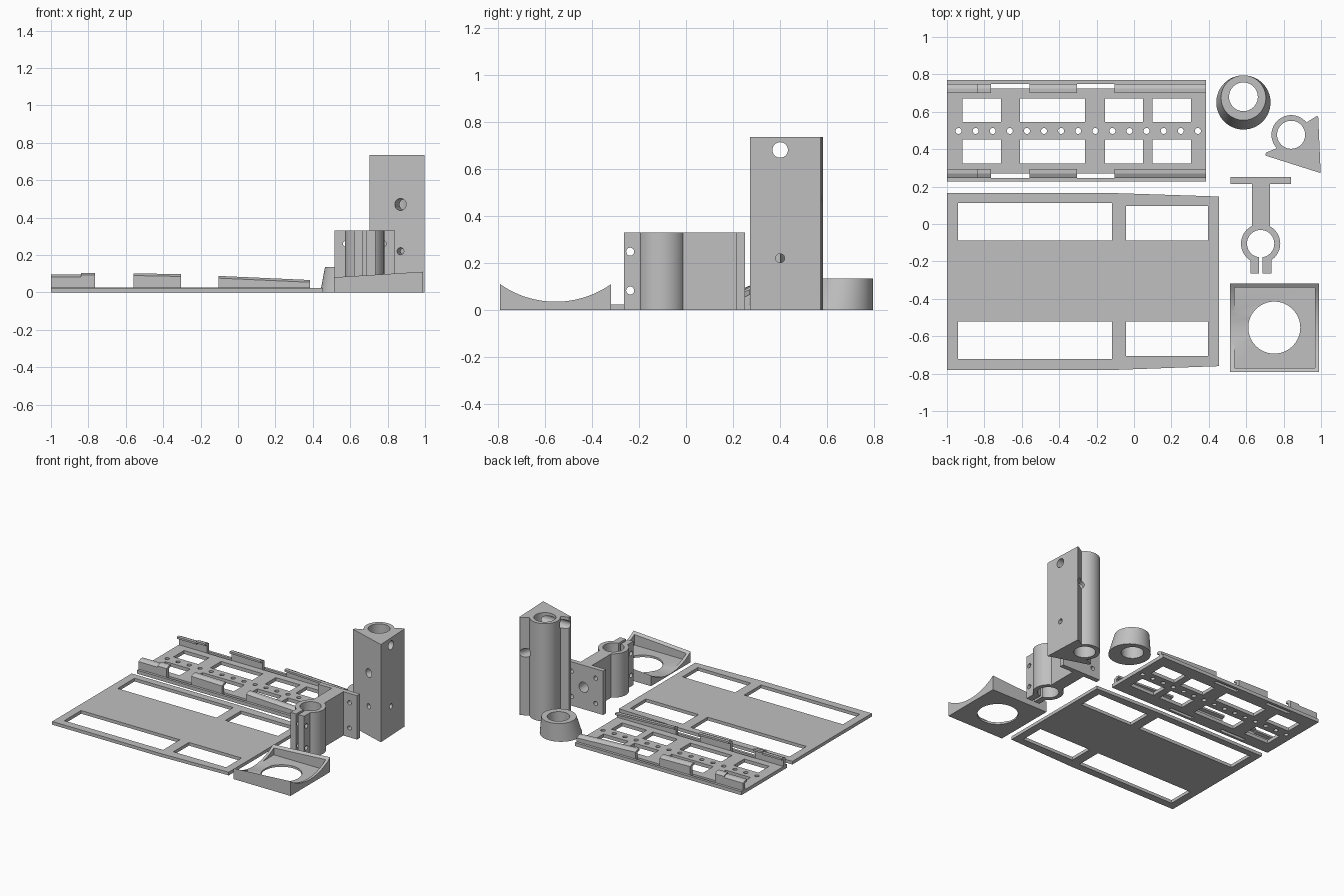
import bpy, bmesh, math
from mathutils import Vector

if "Cube" in bpy.data.objects:
    bpy.data.objects.remove(bpy.data.objects["Cube"])

GREY = bpy.data.materials.new("plain grey")
GREY.diffuse_color = (0.53, 0.53, 0.53, 1)
GREY.use_nodes = True
GREY.node_tree.nodes["Principled BSDF"].inputs["Base Color"].default_value = GREY.diffuse_color


def finish(name, bm):
    bmesh.ops.recalc_face_normals(bm, faces=bm.faces[:])
    me = bpy.data.meshes.new(name)
    bm.to_mesh(me)
    bm.free()
    ob = bpy.data.objects.new(name, me)
    bpy.context.collection.objects.link(ob)
    me.materials.append(GREY)
    return ob


def loft(name, low, high):
    """Solid between two matching loops of points."""
    bm = bmesh.new()
    a = [bm.verts.new(p) for p in low]
    b = [bm.verts.new(p) for p in high]
    bm.faces.new(a)
    bm.faces.new(b)
    for i in range(len(a)):
        j = (i + 1) % len(a)
        bm.faces.new((a[i], a[j], b[j], b[i]))
    return finish(name, bm)


def prism(name, pts, z0, z1):
    return loft(name, [(x, y, z0) for x, y in pts], [(x, y, z1) for x, y in pts])


def box(name, x0, x1, y0, y1, z0, z1):
    return prism(name, [(x0, y0), (x1, y0), (x1, y1), (x0, y1)], z0, z1)


def ring(c, r, axis, n):
    q = Vector((0, 0, 1)).rotation_difference(axis)
    return [Vector(c) + q @ Vector((r * math.cos(2 * math.pi * i / n),
                                    r * math.sin(2 * math.pi * i / n), 0)) for i in range(n)]


def rod(name, p, q, r, n=32, r2=None):
    axis = (Vector(q) - Vector(p)).normalized()
    return loft(name, ring(p, r, axis, n), ring(q, r2 or r, axis, n))


def combine(ob, others, op='DIFFERENCE'):
    for o in others:
        m = ob.modifiers.new("bool", 'BOOLEAN')
        m.operation, m.solver, m.object = op, 'EXACT', o
        bpy.context.view_layer.objects.active = ob
        bpy.ops.object.modifier_apply(modifier=m.name)
        bpy.data.objects.remove(o, do_unlink=True)
    return ob


def smooth(ob):
    bpy.ops.object.select_all(action='DESELECT')
    ob.select_set(True)
    bpy.context.view_layer.objects.active = ob
    bpy.ops.object.shade_smooth_by_angle(angle=math.radians(30))


# Large cover panel with four windows
panel = prism("cover_panel", [(-1, -0.78), (-0.1, -0.78), (0.455, -0.76),
                              (0.455, 0.147), (-0.1, 0.165), (-1, 0.165)], 0, 0.024)
combine(panel, [box("cut", x0, x1, y0, y1, -0.1, 0.1) for x0, x1, y0, y1 in (
    (-0.94, -0.118, -0.088, 0.113), (-0.043, 0.395, -0.088, 0.097),
    (-0.94, -0.118, -0.722, -0.522), (-0.043, 0.395, -0.706, -0.522))])

# Rail plate: windows, row of holes and edge slots
MID = 0.4975
plate = box("rail_plate", -1, 0.385, 0.226, 0.769, 0, 0.026)
cuts = []
for s in (-1, 1):
    for x0, x1 in ((-0.918, -0.712), (-0.61, -0.263), (-0.155, 0.047), (0.1, 0.305)):
        ya, yb = sorted((MID + s * 0.047, MID + s * 0.173))
        cuts.append(box("cut", x0, x1, ya, yb, -0.1, 0.1))
    for x0, x1 in ((-0.765, -0.56), (-0.305, -0.105)):
        ya, yb = sorted((MID + s * 0.227, MID + s * 0.252))
        cuts.append(box("cut", x0, x1, ya, yb, -0.1, 0.1))
for i in range(15):
    x = -0.938 + i * 0.0914
    cuts.append(rod("cut", (x, MID, -0.1), (x, MID, 0.1), 0.016, 20))
smooth(combine(plate, cuts))

# Upright clips with a sloped inward lip, mirrored on both rails
for s, side in ((-1, "front"), (1, "back")):
    for i, (x0, x1, z0, z1) in enumerate(((-1, -0.84, 0.095, 0.095), (-0.84, -0.765, 0.104, 0.104),
                                          (-0.56, -0.305, 0.102, 0.097),
                                          (-0.105, 0.385, 0.088, 0.066))):
        def section(x, z):
            prof = ((0.252, 0.02), (0.252, z - 0.012), (0.227, z), (0.203, z),
                    (0.203, z - 0.014), (0.227, z - 0.02), (0.227, 0.02))
            return [(x, MID + s * d, h) for d, h in prof]
        loft(f"{side}_clip_{i + 1}", section(x0, z0), section(x1, z1))

# Offset tapered collar
collar = rod("tapered_collar", (0.585, 0.65, 0), (0.585, 0.65, 0.135), 0.145, 64, 0.12)
for v in collar.data.vertices:
    if v.co.z > 0.1:
        v.co.y += 0.025
smooth(combine(collar, [rod("cut", (0.585, 0.68, -0.1), (0.585, 0.68, 0.3), 0.077, 48)]))

# Corner tower: triangular wedge joined to a tube
TX, TY, TH = 0.84, 0.477, 0.735
tower = prism("corner_tower", [(0.998, 0.272), (0.985, 0.572), (0.978, 0.578), (0.91, 0.535),
                               (TX, TY), (0.77, 0.408), (0.705, 0.381), (0.702, 0.366)], 0, TH)
combine(tower, [rod("tube", (TX, TY, 0), (TX, TY, TH), 0.105, 64)], 'UNION')
n = Vector((0.29, 0.957, 0))
front = Vector((0.868, 0.311, 0))
side = Vector((0.995, 0.4, 0))
left = Vector((-1, 0, 0))


def drill(p, d, z, a, b, r):
    o = Vector((0, 0, z))
    return rod("cut", p + d * a + o, p + d * b + o, r, 28)


smooth(combine(tower, [
    rod("cut", (TX, TY, -0.1), (TX, TY, 1), 0.075, 48),
    drill(front, n, 0.47, -0.1, 0.5, 0.032), drill(front, n, 0.22, -0.1, 0.15, 0.019),
    drill(side, left, 0.68, -0.1, 0.5, 0.033), drill(side, left, 0.22, -0.1, 0.15, 0.019)]))

# Split tube clamp on a bolted flange
CX, CY, CH = 0.677, -0.105, 0.33
clamp = box("tube_clamp", 0.515, 0.84, 0.215, 0.25, 0, CH)
combine(clamp, [box("stem", 0.63, 0.726, -0.05, 0.23, 0, CH),
                rod("ring", (CX, CY, 0), (CX, CY, CH), 0.105, 64),
                box("ears", 0.623, 0.735, -0.264, -0.15, 0, CH)], 'UNION')
cuts = [rod("cut", (CX, CY, -0.1), (CX, CY, 0.5), 0.073, 48),
        box("cut", 0.668, 0.686, -0.4, CY, -0.1, 0.5),
        rod("cut", (CX, 0.14, 0.165), (CX, 0.3, 0.165), 0.038)]
cuts += [rod("cut", (0.5, -0.237, z), (0.9, -0.237, z), 0.017, 20) for z in (0.083, 0.248)]
cuts += [rod("cut", (CX + dx, 0.1, z), (CX + dx, 0.3, z), 0.016, 20)
         for dx in (-0.1, 0.1) for z in (0.07, 0.26)]
smooth(combine(clamp, cuts))

# Open cradle: walled tray with a tilted cylindrical scoop and a round opening
cradle = loft("cradle_tray",
              [(0.514, -0.79, 0), (0.99, -0.79, 0), (0.99, -0.318, 0), (0.514, -0.318, 0)],
              [(0.514, -0.79, 0.082), (0.99, -0.79, 0.112), (0.99, -0.318, 0.112), (0.514, -0.318, 0.082)])
R, YC = 0.41, -0.554
smooth(combine(cradle, [
    box("cut", 0.536, 0.968, -0.769, -0.339, 0.016, 0.3),
    rod("cut", (0.414, YC, R + 0.0), (1.09, YC, R + 0.0425), R, 160),
    rod("cut", (0.75, YC, -0.1), (0.75, YC, 0.3), 0.139, 64)]))
